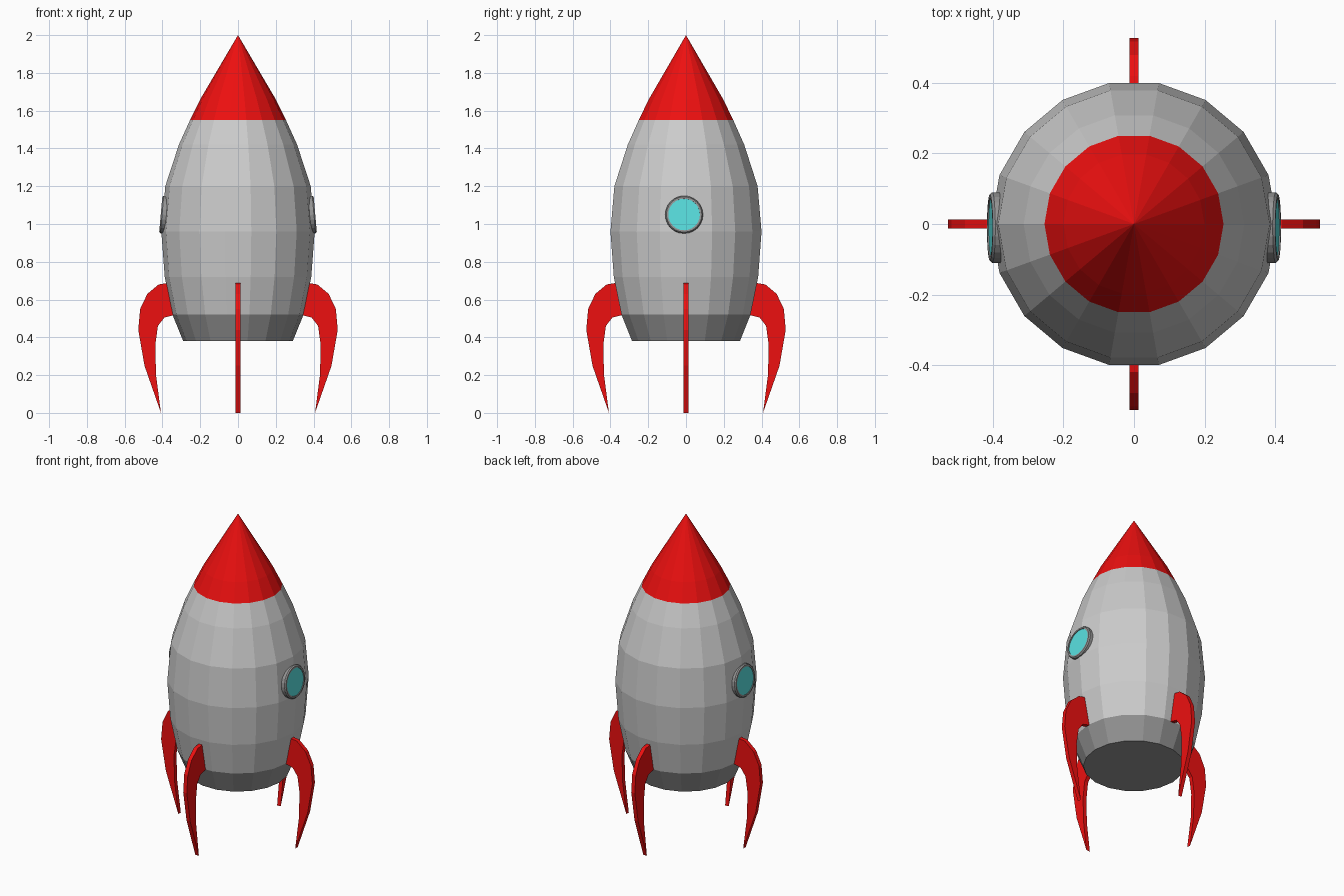
import bpy, bmesh, math
from mathutils import Matrix

if "Cube" in bpy.data.objects:
    bpy.data.objects.remove(bpy.data.objects["Cube"])


def material(name, rgb):
    m = bpy.data.materials.new(name)
    m.diffuse_color = (*rgb, 1)
    m.use_nodes = True
    m.node_tree.nodes["Principled BSDF"].inputs["Base Color"].default_value = m.diffuse_color
    return m


RED = material("red", (0.85, 0.005, 0.005))
CYAN = material("cyan", (0.1, 0.75, 0.75))
DARK = material("dark_grey", (0.3, 0.3, 0.3))


def finish(name, bm, mat=None, matrix=None):
    bmesh.ops.remove_doubles(bm, verts=bm.verts, dist=1e-5)
    bmesh.ops.recalc_face_normals(bm, faces=bm.faces)
    if matrix:
        bm.transform(matrix)
    mesh = bpy.data.meshes.new(name)
    bm.to_mesh(mesh)
    bm.free()
    ob = bpy.data.objects.new(name, mesh)
    bpy.context.collection.objects.link(ob)
    if mat:
        mesh.materials.append(mat)
    return ob


def lathe(name, profile, sides, mat=None, matrix=None):
    """Revolve (radius, z) points around z."""
    bm = bmesh.new()
    vs = [bm.verts.new((r, 0, z)) for r, z in profile]
    es = [bm.edges.new(p) for p in zip(vs, vs[1:])]
    bmesh.ops.spin(bm, geom=vs + es, cent=(0, 0, 0), axis=(0, 0, 1),
                   angle=math.tau, steps=sides, use_merge=True)
    return finish(name, bm, mat, matrix)


# Hull: nose cone, body and tail band share their rim rings
lathe("nose_cone", [(0.254, 1.55), (0.2, 1.66), (0, 2.0)], 18, RED)
lathe("body", [(0.347, 0.52), (0.388, 0.72), (0.406, 0.96), (0.385, 1.2),
               (0.313, 1.42), (0.254, 1.55)], 18)
lathe("tail_band", [(0, 0.38), (0.29, 0.38), (0.347, 0.52)], 18, DARK)

# Portholes on both sides, tilted to follow the hull
place = Matrix.Translation((0.404, -0.01, 1.05)) @ Matrix.Rotation(math.radians(85), 4, 'Y')
ring = lathe("porthole_ring", [(0.1, -0.03), (0.1, -0.002), (0.094, 0.005),
                               (0.084, 0.005), (0.084, -0.005)], 24, DARK, place)
glass = lathe("porthole_glass", [(0.086, 0.001), (0, 0.001)], 24, CYAN, place)
for ob in (ring, glass):
    ob.modifiers.new("mirror", 'MIRROR').use_axis = (True, False, False)

# Four curved fins cut from one flat outline
outline = [(0.36, 0.69), (0.42, 0.68), (0.48, 0.63), (0.518, 0.55), (0.528, 0.44),
           (0.495, 0.25), (0.408, 0.0), (0.434, 0.2), (0.438, 0.36), (0.424, 0.46),
           (0.39, 0.505), (0.33, 0.52)]
for i, side in enumerate(("right", "back", "left", "front")):
    bm = bmesh.new()
    face = bm.faces.new([bm.verts.new((x, -0.0125, z)) for x, z in outline])
    new = bmesh.ops.extrude_face_region(bm, geom=[face], use_keep_orig=True)["geom"]
    bmesh.ops.translate(bm, vec=(0, 0.025, 0),
                        verts=[v for v in new if isinstance(v, bmesh.types.BMVert)])
    finish(side + "_fin", bm, RED, Matrix.Rotation(i * math.pi / 2, 4, 'Z'))
